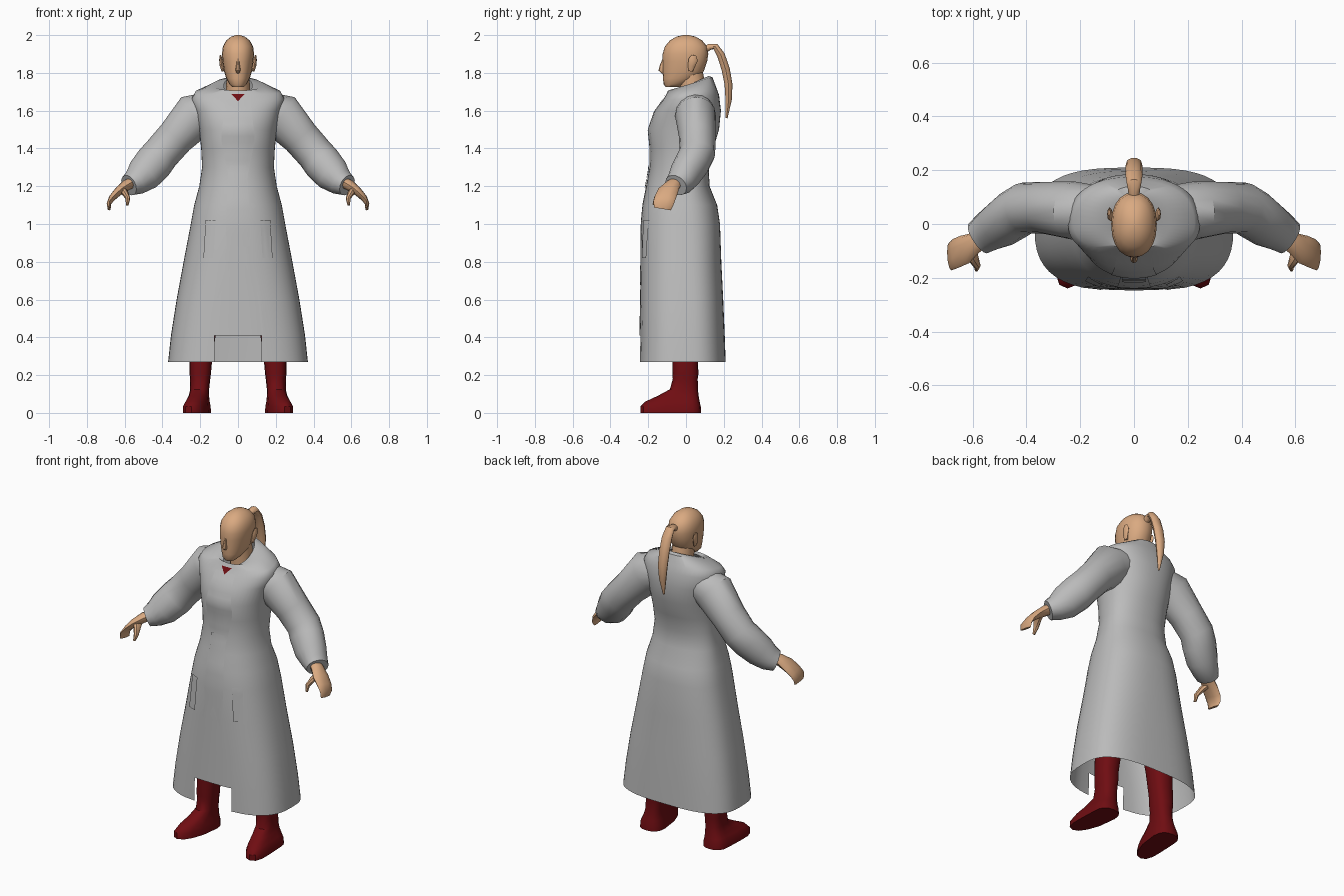
import bpy, bmesh, math
from mathutils import Vector
from mathutils.bvhtree import BVHTree


def material(name, rgb):
    m = bpy.data.materials.new(name)
    m.diffuse_color = (*rgb, 1)
    return m


GREY = material("coat grey", (0.50, 0.50, 0.50))
SKIN = material("skin tan", (0.70, 0.40, 0.22))
RED = material("boot red", (0.16, 0.004, 0.006))


def finish(name, bm, mat, angle=40, recalc=True):
    if recalc:
        bmesh.ops.recalc_face_normals(bm, faces=bm.faces[:])
    me = bpy.data.meshes.new(name)
    bm.to_mesh(me)
    bm.free()
    ob = bpy.data.objects.new(name, me)
    bpy.context.collection.objects.link(ob)
    me.materials.append(mat)
    bpy.ops.object.select_all(action='DESELECT')
    ob.select_set(True)
    bpy.context.view_layer.objects.active = ob
    bpy.ops.object.shade_smooth_by_angle(angle=math.radians(angle))
    return ob


def skin_rings(rings, cap_start=True, cap_end=True):
    bm = bmesh.new()
    loops = [[bm.verts.new(p) for p in r] for r in rings]
    n = len(loops[0])
    for a, b in zip(loops, loops[1:]):
        for i in range(n):
            j = (i + 1) % n
            bm.faces.new((a[i], a[j], b[j], b[i]))
    if cap_start:
        bm.faces.new(loops[0][::-1])
    if cap_end:
        bm.faces.new(loops[-1])
    return bm


def spow(v, p):
    return math.copysign(abs(v) ** p, v)


def flat_ring(z, hw, yf, yb, e=2, tilt=0, yc=0.0, xc=0.0, n=32):
    """Level outline with separate front and back depth, optionally tilted."""
    out = []
    for i in range(n):
        t = 2 * math.pi * i / n
        c, s = spow(math.cos(t), 2 / e), spow(math.sin(t), 2 / e)
        y = yc + s * ((yb - yc) if s > 0 else (yc - yf))
        out.append(Vector((xc + hw * c, y, z + tilt * y)))
    return out


def tube(name, pts, mat, n=12, ref=(0, 1, 0), sx=1, angle=40):
    """Tube through (x, y, z, radius along ref, radius across)."""
    pos = [Vector(p[:3]) for p in pts]
    rings = []
    for i, p in enumerate(pts):
        t = (pos[min(i + 1, len(pos) - 1)] - pos[max(i - 1, 0)]).normalized()
        u = Vector(ref)
        u = (u - t * u.dot(t)).normalized()
        v = t.cross(u)
        ring = [pos[i] + u * p[3] * math.cos(2 * math.pi * k / n)
                + v * p[4] * math.sin(2 * math.pi * k / n) for k in range(n)]
        rings.append([Vector((q.x * sx, q.y, q.z)) for q in ring])
    return finish(name, skin_rings(rings), mat, angle)


# Coat body: hem to tilted neckline
coat_rows = [
    (0.27, 0.37, -0.25, 0.21, 2.9, 0), (0.41, 0.355, -0.247, 0.205, 2.8, 0),
    (0.60, 0.325, -0.243, 0.197, 2.7, 0), (0.80, 0.288, -0.24, 0.187, 2.5, 0),
    (1.00, 0.250, -0.237, 0.180, 2.4, 0), (1.10, 0.232, -0.228, 0.165, 2.3, 0),
    (1.20, 0.205, -0.208, 0.125, 2.2, 0), (1.30, 0.190, -0.190, 0.120, 2.2, 0),
    (1.40, 0.195, -0.190, 0.145, 2.2, 0), (1.50, 0.205, -0.200, 0.175, 2.2, 0),
    (1.60, 0.225, -0.165, 0.185, 2.3, 0), (1.665, 0.245, -0.125, 0.175, 2.4, 0.10),
    (1.70, 0.225, -0.105, 0.160, 2.4, 0.15), (1.735, 0.13, -0.095, 0.14, 2.2, 0.3),
    (1.73, 0.075, -0.090, 0.120, 2.0, 0.45)]
bm = skin_rings([flat_ring(*r, n=48) for r in coat_rows], False, False)
bmesh.ops.recalc_face_normals(bm, faces=bm.faces[:])
tree = BVHTree.FromBMesh(bm)
# Front opening at the hem
HALF_GAP = 0.125
for v in bm.verts:
    if v.co.y < -0.1 and v.co.z < 0.42 and abs(abs(v.co.x) - HALF_GAP) < 0.022:
        v.co.x = math.copysign(HALF_GAP, v.co.x)
gap = [f for f in bm.faces if f.calc_center_median().z < 0.4
       and f.calc_center_median().y < -0.1 and abs(f.calc_center_median().x) < HALF_GAP]
bmesh.ops.delete(bm, geom=gap, context='FACES')
finish("coat", bm, GREY, 50, recalc=False)


def patch(name, left, right, z0, z1, mat, lift=0.006, rows=12, cols=6):
    """Thin plate that follows the coat front between two edge functions."""
    bm = bmesh.new()
    grid = []
    for r in range(rows + 1):
        z = z0 + (z1 - z0) * r / rows
        row = []
        for c in range(cols + 1):
            x = left(z) + (right(z) - left(z)) * c / cols
            hit = tree.ray_cast(Vector((x, -1, z)), Vector((0, 1, 0)))[0]
            y = hit.y if hit else -0.09
            row.append(bm.verts.new((x, y - lift, z)))
        grid.append(row)
    for a, b in zip(grid, grid[1:]):
        for i in range(cols):
            bm.faces.new((a[i], a[i + 1], b[i + 1], b[i]))
    finish(name, bm, mat, 50, recalc=False)


def lerp_table(table):
    def f(z):
        for (za, a), (zb, b) in zip(table, table[1:]):
            if z <= zb:
                return a + (b - a) * max(0, (z - za) / (zb - za))
        return table[-1][1]
    return f


# Coat front: placket, skirt flaps, belt clasp, pockets, undershirt
half = lerp_table([(0.88, 0.06), (1.0, 0.065), (1.25, 0.05), (1.45, 0.09), (1.66, 0.065)])
patch("placket", lambda z: -half(z), half, 0.88, 1.66, GREY, 0.003, 24)
slit = lerp_table([(0.41, 0.125), (0.60, 0.105), (0.88, 0.003)])
outer = lerp_table([(0.41, 0.135), (0.60, 0.125), (0.88, 0.06)])
for s, side in ((1, "left"), (-1, "right")):
    lo, hi = (slit, outer) if s > 0 else (lambda z: -outer(z), lambda z: -slit(z))
    patch(side + "_skirt_flap", lo, hi, 0.41, 0.88, GREY, 0.003)
    a, b = sorted((s * 0.125, s * 0.178))
    patch(side + "_pocket", lambda z: a + s * 0.06 * (0.82 - z) + s * 0.005,
          lambda z: b + s * 0.06 * (0.82 - z) + s * 0.005, 0.82, 1.02, GREY, 0.008)
for z0, z1 in ((1.19, 1.235), (1.245, 1.31)):
    patch("belt_clasp", lambda z: -0.045, lambda z: 0.045, z0, z1, GREY, 0.009, 3)
patch("undershirt", lambda z: (1.65 - z) * 0.9, lambda z: (z - 1.65) * 0.9,
      1.65, 1.688, RED, 0.007, 4)

# Head and neck
head_rows = [(1.725, 0.030, -0.108, -0.03, -0.07), (1.74, 0.045, -0.118, 0.0, -0.06),
             (1.77, 0.062, -0.122, 0.06, -0.02), (1.81, 0.074, -0.124, 0.095, 0),
             (1.86, 0.082, -0.124, 0.112, 0), (1.90, 0.085, -0.124, 0.118, 0),
             (1.94, 0.080, -0.112, 0.112, 0), (1.972, 0.062, -0.085, 0.085, 0),
             (1.992, 0.036, -0.05, 0.05, 0), (2.0, 0.012, -0.015, 0.015, 0)]
finish("head", skin_rings([flat_ring(z, w, f, b, 2.2, 0, c, n=20)
                           for z, w, f, b, c in head_rows]), SKIN, 50)
tube("neck", [(0, 0.04, 1.60, 0.075, 0.068), (0, 0.035, 1.72, 0.07, 0.063),
              (0, 0.02, 1.82, 0.065, 0.06)], SKIN)
tube("nose", [(0, -0.118, 1.875, 0.006, 0.005), (0, -0.128, 1.835, 0.012, 0.010),
              (0, -0.130, 1.815, 0.016, 0.014), (0, -0.122, 1.80, 0.006, 0.008)], SKIN, 8)
# Ponytail
tube("ponytail", [(0, 0.09, 1.915, 0.018, 0.018), (0, 0.125, 1.938, 0.022, 0.018),
                  (0, 0.155, 1.94, 0.028, 0.018), (0, 0.185, 1.895, 0.032, 0.022),
                  (0, 0.210, 1.82, 0.032, 0.023), (0, 0.225, 1.74, 0.030, 0.022),
                  (0, 0.226, 1.66, 0.022, 0.018), (0, 0.215, 1.56, 0.005, 0.005)],
     SKIN, 10, (1, 0, 0))

for s, side in ((1, "left"), (-1, "right")):
    tube(side + "_ear", [(0.079, 0.025, 1.81, 0.012, 0.008), (0.087, 0.03, 1.84, 0.020, 0.010),
                         (0.091, 0.038, 1.87, 0.025, 0.009), (0.093, 0.042, 1.893, 0.012, 0.004)],
         SKIN, 8, sx=s)
    # Sleeve with open-looking cuff
    tube(side + "_sleeve", [(0.15, 0.045, 1.60, 0.10, 0.10), (0.225, 0.05, 1.575, 0.108, 0.122),
                            (0.33, 0.06, 1.46, 0.097, 0.100), (0.405, 0.06, 1.375, 0.095, 0.098),
                            (0.445, 0.035, 1.325, 0.092, 0.102), (0.50, -0.005, 1.262, 0.085, 0.095),
                            (0.545, -0.03, 1.222, 0.075, 0.073), (0.578, -0.053, 1.205, 0.066, 0.057)],
         GREY, 16, sx=s)
    # Hand: palm, finger group, thumb
    tube(side + "_hand", [(0.55, -0.045, 1.225, 0.035, 0.028), (0.59, -0.07, 1.205, 0.040, 0.030),
                          (0.63, -0.095, 1.175, 0.055, 0.024), (0.665, -0.11, 1.14, 0.056, 0.018),
                          (0.683, -0.12, 1.11, 0.054, 0.012), (0.682, -0.125, 1.08, 0.045, 0.008)],
         SKIN, 10, sx=s)
    tube(side + "_thumb", [(0.615, -0.09, 1.185, 0.030, 0.020), (0.598, -0.125, 1.165, 0.024, 0.018),
                           (0.583, -0.155, 1.135, 0.016, 0.013), (0.586, -0.17, 1.10, 0.008, 0.007)],
         SKIN, 8, sx=s)
    # Leg and boot, toes turned out
    leg_rows = [(0.0, 0.072, -0.24, 0.08, 0.215), (0.035, 0.070, -0.24, 0.078, 0.215),
                (0.06, 0.062, -0.215, 0.072, 0.212), (0.09, 0.054, -0.15, 0.067, 0.207),
                (0.125, 0.050, -0.085, 0.063, 0.203), (0.18, 0.053, -0.070, 0.062, 0.20),
                (0.21, 0.057, -0.072, 0.066, 0.20), (0.28, 0.060, -0.070, 0.062, 0.197),
                (0.42, 0.068, -0.075, 0.070, 0.185), (0.70, 0.085, -0.085, 0.085, 0.145),
                (1.0, 0.09, -0.09, 0.09, 0.11)]
    rings = [flat_ring(z, w, f, b, 2.5, 0, 0, x, 16) for z, w, f, b, x in leg_rows]
    for r in rings:
        for p in r:
            p.x = s * (p.x + max(0, -p.y - 0.06) * 0.18)
    finish(side + "_boot_and_leg", skin_rings(rings), RED, 40)
